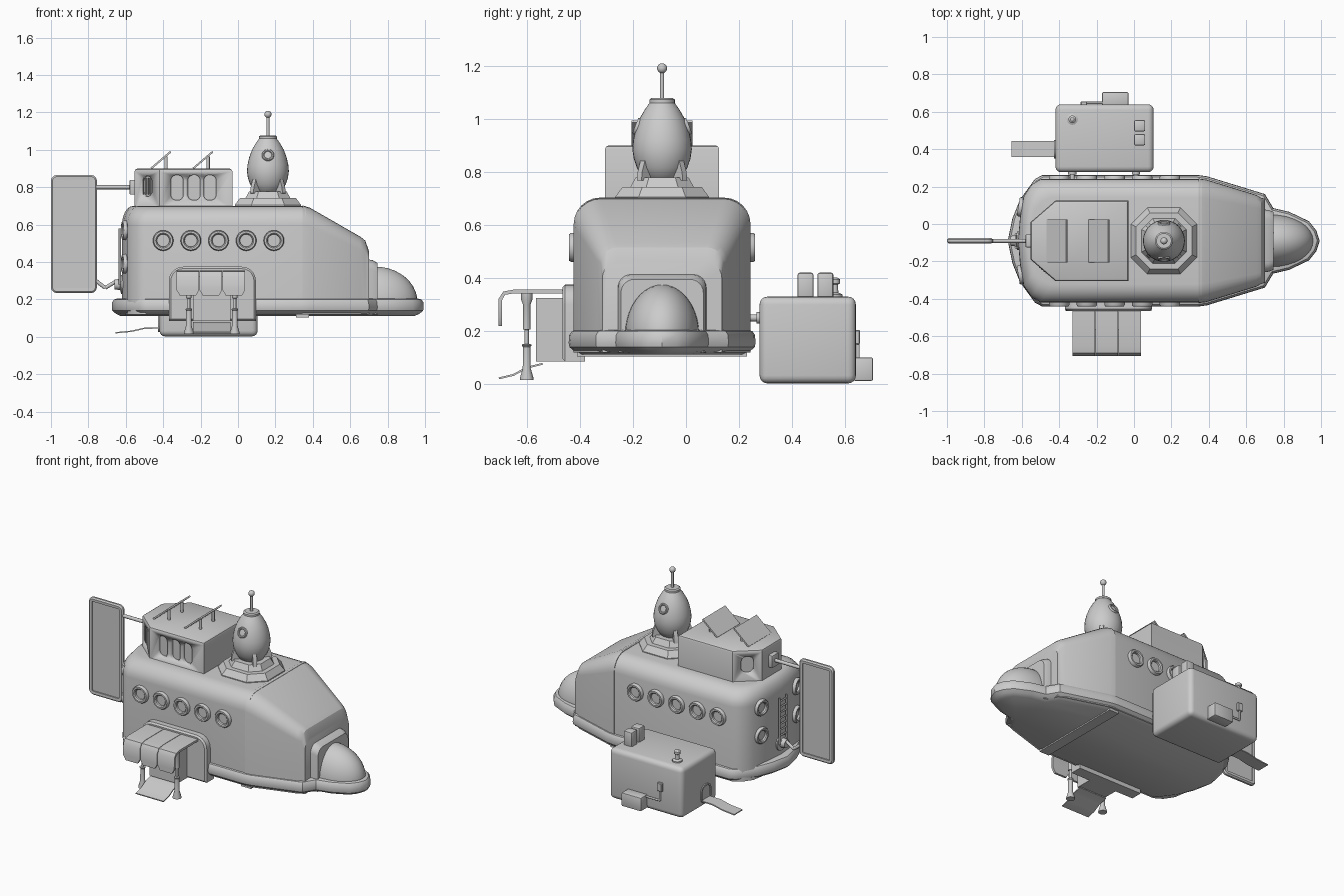
import bpy, bmesh
from math import sin, cos, pi, radians
from mathutils import Vector as V

if "Cube" in bpy.data.objects:
    bpy.data.objects.remove(bpy.data.objects["Cube"])

CY = -0.09  # centre line of the vehicle


def mk(name, bm, angle=32):
    bmesh.ops.recalc_face_normals(bm, faces=bm.faces)
    me = bpy.data.meshes.new(name)
    bm.to_mesh(me)
    bm.free()
    ob = bpy.data.objects.new(name, me)
    bpy.context.collection.objects.link(ob)
    bpy.ops.object.select_all(action='DESELECT')
    ob.select_set(True)
    bpy.context.view_layer.objects.active = ob
    bpy.ops.object.shade_smooth_by_angle(angle=radians(angle))
    return ob


def add_loft(bm, rings):
    vs = [[bm.verts.new(p) for p in r] for r in rings]
    n = len(vs[0])
    for a, b in zip(vs, vs[1:]):
        for i in range(n):
            j = (i + 1) % n
            bm.faces.new((a[i], a[j], b[j], b[i]))
    bm.faces.new(vs[0])
    bm.faces.new(vs[-1])


def loft(name, rings, angle=32):
    bm = bmesh.new()
    add_loft(bm, rings)
    return mk(name, bm, angle)


def box(name, lo, hi, bevel=0.0, seg=3):
    bm = bmesh.new()
    bmesh.ops.create_cube(bm, size=1)
    for v in bm.verts:
        v.co = V([(a + b) / 2 + c * (b - a) for a, b, c in zip(lo, hi, v.co)])
    if bevel:
        bmesh.ops.bevel(bm, geom=bm.edges[:], offset=bevel, segments=seg, profile=0.5, affect='EDGES')
    return mk(name, bm)


def lathe(name, prof, loc, axis=(0, 0, 1), n=24):
    q = V(axis).to_track_quat('Z', 'Y')
    return loft(name, [[q @ V((r * cos(2 * pi * i / n), r * sin(2 * pi * i / n), z)) + V(loc)
                        for i in range(n)] for r, z in prof])


def rod(name, a, b, r, n=12):
    d = V(b) - V(a)
    return lathe(name, [(r, 0), (r, d.length)], a, d, n)


def mirror_y(half):  # half outline with y >= 0, front to rear
    return half + [(x, -y) for x, y in reversed(half) if y > 1e-6]


def offset(pts, d):  # shrink an outline by d
    out, n = [], len(pts)
    area = sum(pts[i - 1][0] * pts[i][1] - pts[i][0] * pts[i - 1][1] for i in range(n))
    s = 1 if area > 0 else -1
    for i in range(n):
        p, a, b = V(pts[i]), V(pts[i - 1]), V(pts[(i + 1) % n])
        e, f = (p - a).normalized(), (b - p).normalized()
        m = V((-e.y - f.y, e.x + f.x)).normalized() * s
        k = max(0.5, abs(m.dot(V((-e.y, e.x)))))
        out.append(tuple(p + m * d / k))
    return out


def rrect(cx, cz, w, h, r, seg=5):  # rounded rectangle
    return [(cx + sx * (w / 2 - r) + r * cos(a0 + pi / 2 * i / seg), cz + sz * (h / 2 - r) + r * sin(a0 + pi / 2 * i / seg))
            for sx, sz, a0 in ((1, 1, 0), (-1, 1, pi / 2), (-1, -1, pi), (1, -1, 1.5 * pi)) for i in range(seg + 1)]


def stack(name, outline, levels, angle=32):  # levels of (inset, z)
    return loft(name, [[(x, y + CY, z) for x, y in offset(outline, d)] for d, z in levels], angle)


def strip(name, path, widths, side, t):  # bent flat panel
    s, rings = V(side), []
    for i, p in enumerate(path):
        d = V(path[min(i + 1, len(path) - 1)]) - V(path[max(i - 1, 0)])
        nrm = d.cross(s).normalized() * t / 2
        rings.append([V(p) + s * widths[i] * a / 2 + nrm * b for a, b in ((-1, -1), (1, -1), (1, 1), (-1, 1))])
    return loft(name, rings)


def porthole(name, loc, axis, k=1.0):
    lathe(name, [(r * k, z * k) for r, z in ((.055, -.03), (.055, .012), (.05, .02), (.04, .02), (.034, .014), (.033, .002))], loc, axis)


# Main hull, rear part: rings stacked upwards with rounded roof edge
half = [(.36, .33), (-.5, .33), (-.55, .30), (-.59, .24), (-.61, .12), (-.62, 0)]
plan = mirror_y(half)
rings = [[(x, y + CY, .12) for x, y in plan]]
for i in range(7):
    a = pi / 2 * i / 6
    t = 1 - cos(a)
    rings.append([(x if x > 0 else x + .06 * t, y * (1 - .3 * t) + CY, .60 + .10 * sin(a)) for x, y in plan])
loft("hull_rear", rings)


# Main hull, tapering front part
def section(x, w, zt, r, zb=.12):
    arc = [(w - r + r * cos(pi / 2 * i / 6), zt - r + r * sin(pi / 2 * i / 6)) for i in range(7)]
    prof = [(w, zb)] + arc
    return [(x, CY + y, z) for y, z in prof] + [(x, CY - y, z) for y, z in reversed(prof)]


loft("hull_front", [section(.345, .333, .703, .1), section(.385, .328, .69, .1), section(.655, .245, .535, .07),
                    section(.68, .23, .515, .06), section(.70, .225, .46, .06)], 25)
loft("nose_step", [section(.66, .17, .42, .05), section(.72, .165, .41, .05), section(.745, .155, .395, .05)])
# Nose dome
bm = bmesh.new()
bmesh.ops.create_uvsphere(bm, u_segments=32, v_segments=20, radius=1)
for v in bm.verts:
    v.co = V((.735 + .225 * v.co.x, CY + .14 * v.co.y, .185 + .19 * v.co.z * (1 if v.co.z > 0 else .2)))
mk("nose_dome", bm)
# Bumper rim around the base
rim = mirror_y([(.993, 0), (.975, .055), (.935, .105), (.83, .155), (.745, .175), (.70, .25), (.39, .345), (.34, .352),
                (-.49, .352), (-.53, .33), (-.61, .22), (-.65, .12), (-.675, 0)])
stack("bumper_rim", rim, [(.045, .112), (.02, .125), (.003, .14), (0, .155), (.002, .185), (.012, .2), (.03, .205)])
box("keel_bar", (.31, CY - .32, .104), (.38, CY + .32, .13))

# Portholes along both sides and the stern
for s in (-1, 1):
    for i in range(5):
        porthole("side_porthole", (-.40 + .148 * i, CY + s * .33, .515), (0, s, 0))
    for z in (.57, .39):
        porthole("stern_porthole", (-.60, CY + s * .18, z), (-1, s * .17, 0), .95)
    rod("ladder_rail", (-.632, CY + s * .035, .28), (-.632, CY + s * .035, .58), .006)
for i in range(8):
    rod("ladder_rung", (-.632, CY - .035, .30 + .037 * i), (-.632, CY + .035, .30 + .037 * i), .005)

# Roof cabin with recessed windows
cab = mirror_y([(-.03, .215), (-.42, .215), (-.553, .10)])
cabin = stack("roof_cabin", cab, [(0, .68), (0, .885), (.004, .895), (.014, .90)])
bm = bmesh.new()
side_vec = V((.76, -.65, 0))
wins = [(V((x, CY - .215, .798)), V((1, 0, 0)), V((0, -1, 0)), .066, .135) for x in (-.326, -.235, -.15)]
wins += [(V((-.487, CY + s * .157, .805)), V((.76, s * .65, 0)), V((-.65, s * .76, 0)), .075, .11) for s in (-1, 1)]
for c, u, n, w, h in wins:
    pts = rrect(0, 0, w, h, w * .45)
    add_loft(bm, [[c + u * a + V((0, 0, b)) + n * d for a, b in pts] for d in (-.02, .03)])
cutter = mk("window_cutter", bm)
cutter.hide_render = True
cutter.hide_viewport = True
mod = cabin.modifiers.new("windows", 'BOOLEAN')
mod.operation = 'DIFFERENCE'
mod.object = cutter
for i in range(4):
    c = V((-.487, CY - .157, 0)) + V((.76, -.65, 0)) * (-.024 + .016 * i)
    rod("window_bar", c + V((0, 0, .76)), c + V((0, 0, .85)), .004, 8)
# Tilted solar panels
for x in (-.465, -.24):
    strip("solar_panel", [(x, CY, .90), (x + .105, CY, .99)], (.23, .23), (0, 1, 0), .01)
    for s in (-1, 1):
        rod("panel_leg", (x + .08, CY + s * .065, .89), (x + .08, CY + s * .065, .965), .009)

# Turret base, egg pod, antenna
tx = .16


def oct_ring(h, z):
    c = h * .5
    return [(tx + a, CY + b, z) for a, b in ((h, c), (c, h), (-c, h), (-h, c), (-h, -c), (-c, -h), (c, -h), (h, -c))]


loft("turret_base", [oct_ring(.177, .69), oct_ring(.177, .705), oct_ring(.15, .742), oct_ring(.12, .742), oct_ring(.1, .778)])
lathe("turret_pod", [(.05, .765), (.075, .782), (.095, .815), (.107, .85), (.112, .885), (.109, .92), (.1, .96), (.085, 1.0),
                     (.065, 1.035), (.047, 1.06)], (tx, CY, 0), n=32)
lathe("pod_collar", [(.04, 1.055), (.048, 1.06), (.048, 1.072), (.04, 1.078)], (tx, CY, 0))
rod("antenna", (tx, CY, 1.07), (tx, CY, 1.19), .008)
bm = bmesh.new()
bmesh.ops.create_uvsphere(bm, u_segments=16, v_segments=10, radius=.019)
bmesh.ops.translate(bm, verts=bm.verts, vec=(tx, CY, 1.19))
mk("antenna_ball", bm)
for s in (-1, 1):
    porthole("pod_porthole", (tx, CY + s * .09, .97), (0, s, .4), .6)
for k in range(4):
    a = pi / 4 + k * pi / 2
    fin = ((.07, .765), (.122, .768), (.118, .80), (.102, .845), (.085, .83))
    loft("pod_fin", [[(tx + r * cos(a) - t * sin(a), CY + r * sin(a) + t * cos(a), z) for r, z in fin] for t in (-.012, .012)])

# Tail panel with raised frame and its brackets
tail = rrect(-.877, .55, .245, .63, .03)
loft("tail_panel", [[(x, CY + y, z) for x, z in offset(tail, d)] for d, y in
                    ((.025, -.005), (.025, -.013), (.008, -.014), (0, -.006), (0, .006), (.008, .014), (.025, .013), (.025, .005))])
rod("tail_upper_arm", (-.76, CY, .80), (-.55, CY, .80), .011)
box("tail_upper_bracket", (-.58, CY - .035, .76), (-.54, CY + .035, .84), .006, 2)
arm = [(-.76, CY, .30), (-.71, CY, .262), (-.655, CY, .295)]
for a, b in zip(arm, arm[1:]):
    rod("tail_lower_arm", a, b, .01)
lathe("tail_lower_bracket", [(.05, 0), (.05, .025), (.03, .03), (.026, .06)], (-.60, CY, .28), (-1, 0, 0))

# Front porch: door frame, vestibule, awning, posts, ramp
px = -.14
frame = [(x, max(z, .085)) for x, z in rrect(-.137, .18, .465, .39, .075)]
loft("door_frame", [[(x, y, z) for x, z in offset(frame, d)] for d, y in ((0, -.38), (0, -.455), (.01, -.465))])
box("door_vestibule", (px - .1, -.565, .085), (px + .1, -.42, .325))
for i in (-1, 0, 1):
    x = -.145 + i * .123
    strip("awning_segment", [(x, -.45, .349), (x, -.65, .349), (x, -.685, .343), (x, -.699, .32), (x, -.70, .25), (x, -.70, .22)],
          (.12, .12, .12, .12, .12, .085), (1, 0, 0), .014)
for s in (-1, 1):
    lathe("awning_post", [(.026, .015), (.026, .022), (.015, .06), (.014, .14), (.018, .145), (.018, .15), (.008, .152), (.008, .205),
                          (.014, .207), (.014, .30), (.022, .32), (.022, .345)], (px + s * .123, -.60, 0), n=16)
strip("front_ramp", [(px, -.54, .077), (px, -.60, .062), (px, -.65, .035), (px, -.705, .022)], (.2,) * 4, (1, 0, 0), .007)

# Side module with rooftop units, slide and fittings
box("side_module", (-.42, .277, .003), (.105, .64, .33), .03, 4)
for y in (.42, .495):
    box("rooftop_unit", (0, y, .32), (.06, y + .06, .42), .008, 2)
lathe("roof_vent", [(.03, .32), (.03, .338), (.014, .345), (.012, .375), (.02, .38), (.02, .395), (.01, .402)], (-.33, .56, 0))
box("wall_crate", (-.17, .63, .013), (-.03, .705, .10), .006, 2)
box("wall_meter", (-.285, .635, .15), (-.25, .655, .205), .004, 1)
rod("meter_pipe", (-.267, .648, .09), (-.267, .648, .16), .006)
rod("meter_link", (-.267, .648, .09), (-.16, .648, .09), .006)
arch = rrect(.40, .085, .10, .12, .04)
loft("slide_door", [[(x, y, z) for y, z in offset(arch, d)] for d, x in ((0, -.41), (0, -.427), (.01, -.427), (.01, -.421))])
strip("slide", [(-.41, .40, .048), (-.50, .40, .046), (-.57, .40, .03), (-.655, .40, .022)], (.085,) * 4, (0, 1, 0), .007)
for x in (-.33, .01):
    rod("link_pipe", (x, .22, .25), (x, .29, .25), .013, 16)
    lathe("link_flange", [(.022, 0), (.022, .015)], (x, .265, .25), (0, 1, 0), 16)
